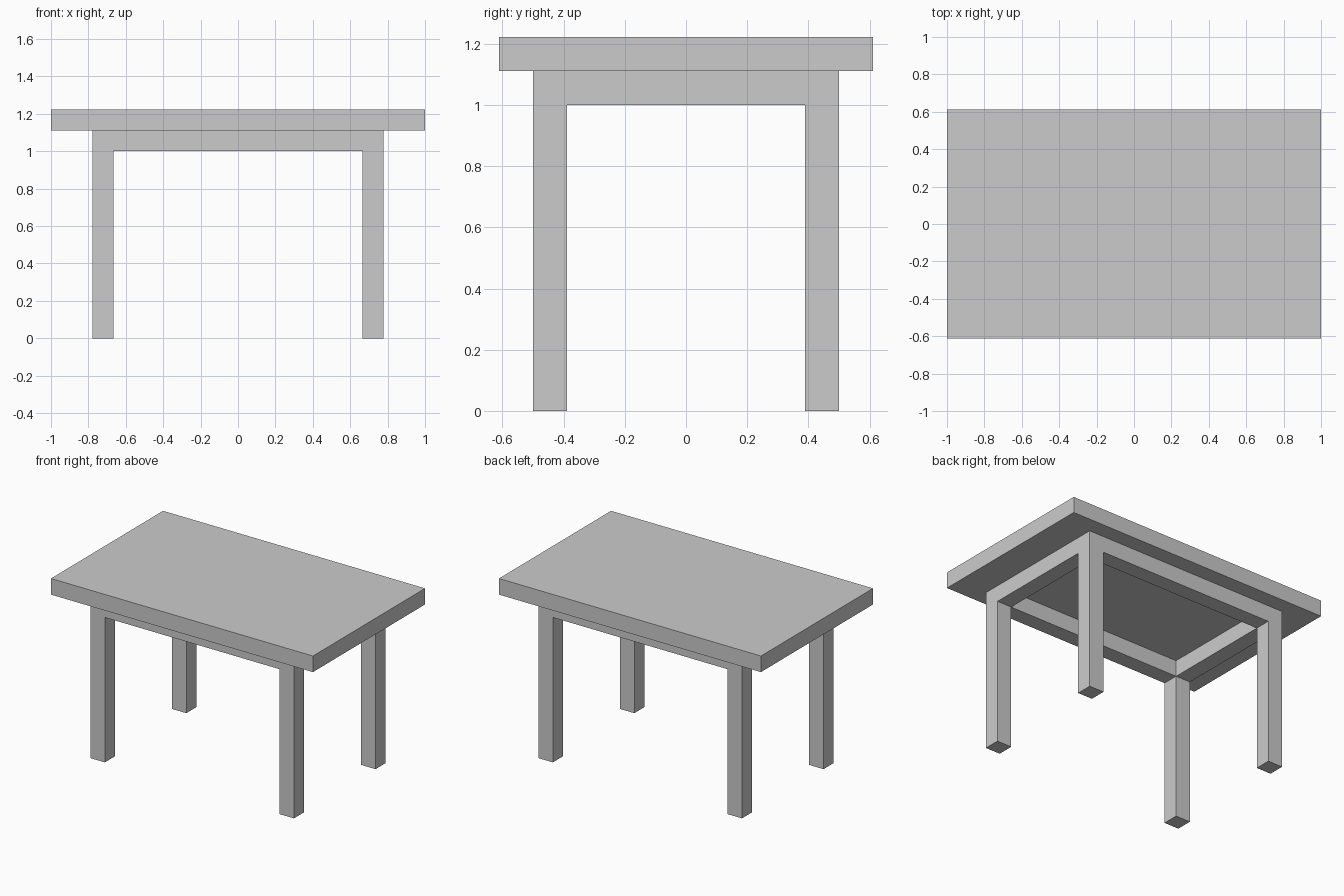
import bpy, bmesh
from mathutils import Matrix

if "Cube" in bpy.data.objects:
    bpy.data.objects.remove(bpy.data.objects["Cube"])

U = 1 / 9                     # board thickness, also the leg width
FRAME_TOP = 10 * U            # underside of the tabletop
APRON_BOTTOM = 9 * U


def add_object(name, bm):
    bmesh.ops.recalc_face_normals(bm, faces=bm.faces)
    mesh = bpy.data.meshes.new(name)
    bm.to_mesh(mesh)
    bm.free()
    obj = bpy.data.objects.new(name, mesh)
    bpy.context.collection.objects.link(obj)
    return obj


def extrude_to(bm, faces, z):
    """Extrude faces straight down to height z and return the new faces."""
    new = bmesh.ops.extrude_face_region(bm, geom=faces)["geom"]
    for v in new:
        if isinstance(v, bmesh.types.BMVert):
            v.co.z = z
    return [f for f in new if isinstance(f, bmesh.types.BMFace)]


# Tabletop: one thick board
bm = bmesh.new()
bmesh.ops.create_cube(bm, size=1, matrix=Matrix.Translation((0, 0, FRAME_TOP + U / 2))
                      @ Matrix.Diagonal((2, 11 * U, U, 1)))
add_object("tabletop", bm)

# Leg frame: a rectangular apron ring whose four corners extend down as legs
xs = (-7 * U, -6 * U, 6 * U, 7 * U)
ys = (-4.5 * U, -3.5 * U, 3.5 * U, 4.5 * U)
bm = bmesh.new()
grid = [[bm.verts.new((x, y, FRAME_TOP)) for y in ys] for x in xs]
ring = [bm.faces.new((grid[i][j], grid[i + 1][j], grid[i + 1][j + 1], grid[i][j + 1]))
        for i in range(3) for j in range(3) if (i, j) != (1, 1)]
apron = extrude_to(bm, ring, APRON_BOTTOM)
corners = [f for f in apron
           if abs(f.calc_center_median().x) > 6 * U and abs(f.calc_center_median().y) > 3.5 * U]
extrude_to(bm, corners, 0)
bmesh.ops.recalc_face_normals(bm, faces=bm.faces)
bmesh.ops.dissolve_limit(bm, angle_limit=0.01, verts=bm.verts, edges=bm.edges)
add_object("leg_frame", bm)
